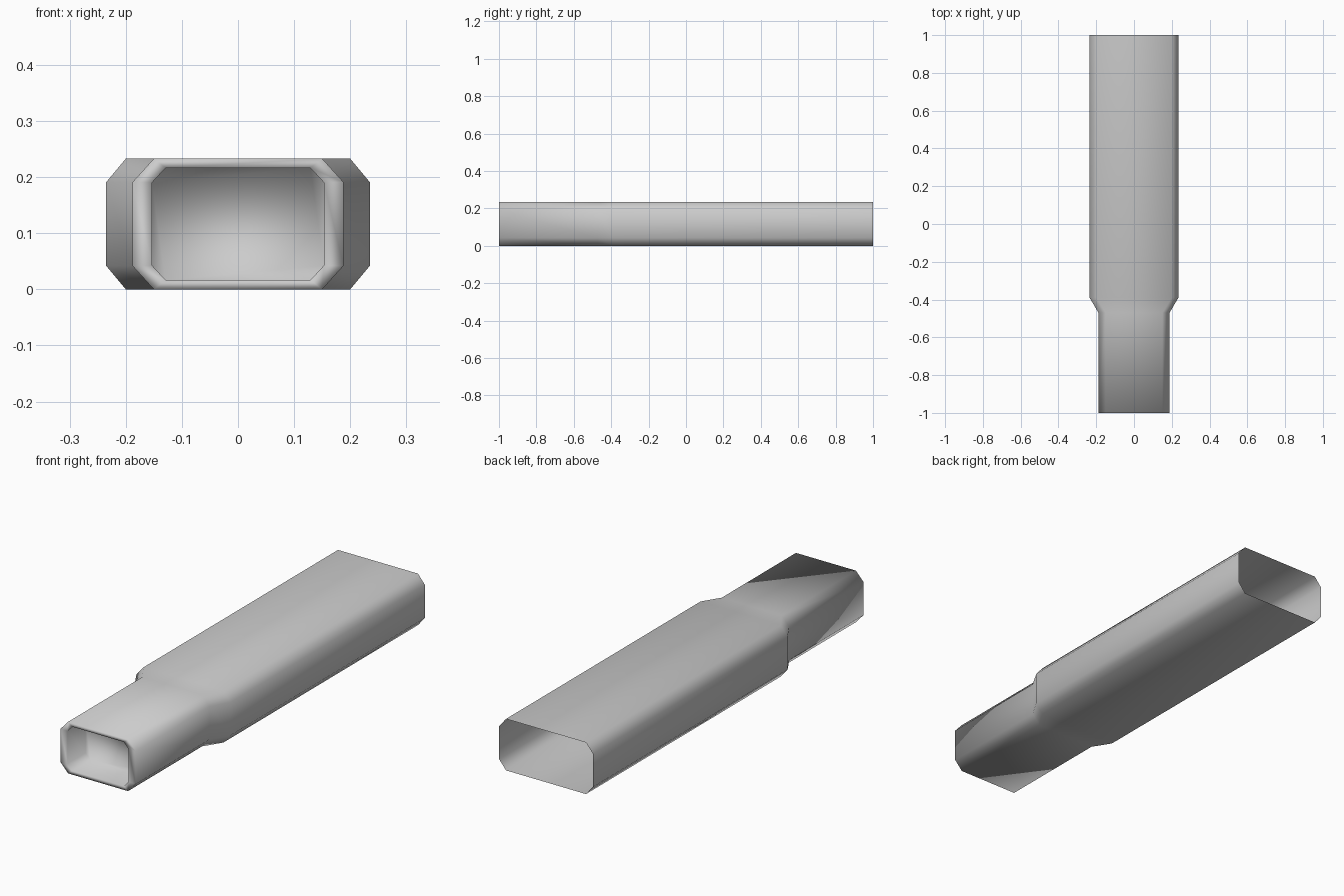
import bpy, bmesh

cube = bpy.data.objects.get("Cube")
if cube:
    bpy.data.objects.remove(cube, do_unlink=True)

grey = bpy.data.materials.new("plain grey")
grey.use_nodes = True
colour = (0.6, 0.6, 0.6, 1)
grey.diffuse_color = colour
grey.node_tree.nodes["Principled BSDF"].inputs["Base Color"].default_value = colour

MID = 0.1165  # height of the centre line


def ring(bm, y, half_w, half_h, cut_x, cut_z):
    """Rectangle with cut corners, standing across the y axis."""
    a, b = half_w - cut_x, half_h - cut_z
    quarter = [(half_w, b), (a, half_h)]
    half = quarter + [(-x, z) for x, z in reversed(quarter)]
    loop = half + [(-x, -z) for x, z in half]
    return [bm.verts.new((x, y, MID + z)) for x, z in loop]


bm = bmesh.new()
# Open back end, wide body, shoulder, narrow neck, rim, recess
rings = [
    ring(bm, 1.0, 0.235, MID, 0.035, 0.042),
    ring(bm, -0.39, 0.235, MID, 0.035, 0.042),
    ring(bm, -0.47, 0.188, MID, 0.038, 0.042),
    ring(bm, -1.0, 0.188, MID, 0.038, 0.042),
    ring(bm, -1.0, 0.153, 0.1, 0.024, 0.026),
    ring(bm, -0.87, 0.153, 0.1, 0.024, 0.026),
]
for first, second in zip(rings, rings[1:]):
    for i in range(len(first)):
        j = (i + 1) % len(first)
        bm.faces.new((first[i], first[j], second[j], second[i]))
bm.faces.new(rings[-1])  # recess floor

# Face the walls outward
bm.normal_update()
side = max(bm.faces, key=lambda f: f.calc_center_median().x)
if side.normal.x < 0:
    bmesh.ops.reverse_faces(bm, faces=bm.faces[:])
for face in bm.faces:
    face.smooth = True

mesh = bpy.data.meshes.new("sleeve")
bm.to_mesh(mesh)
bm.free()
mesh.materials.append(grey)
sleeve = bpy.data.objects.new("sleeve", mesh)
bpy.context.collection.objects.link(sleeve)
